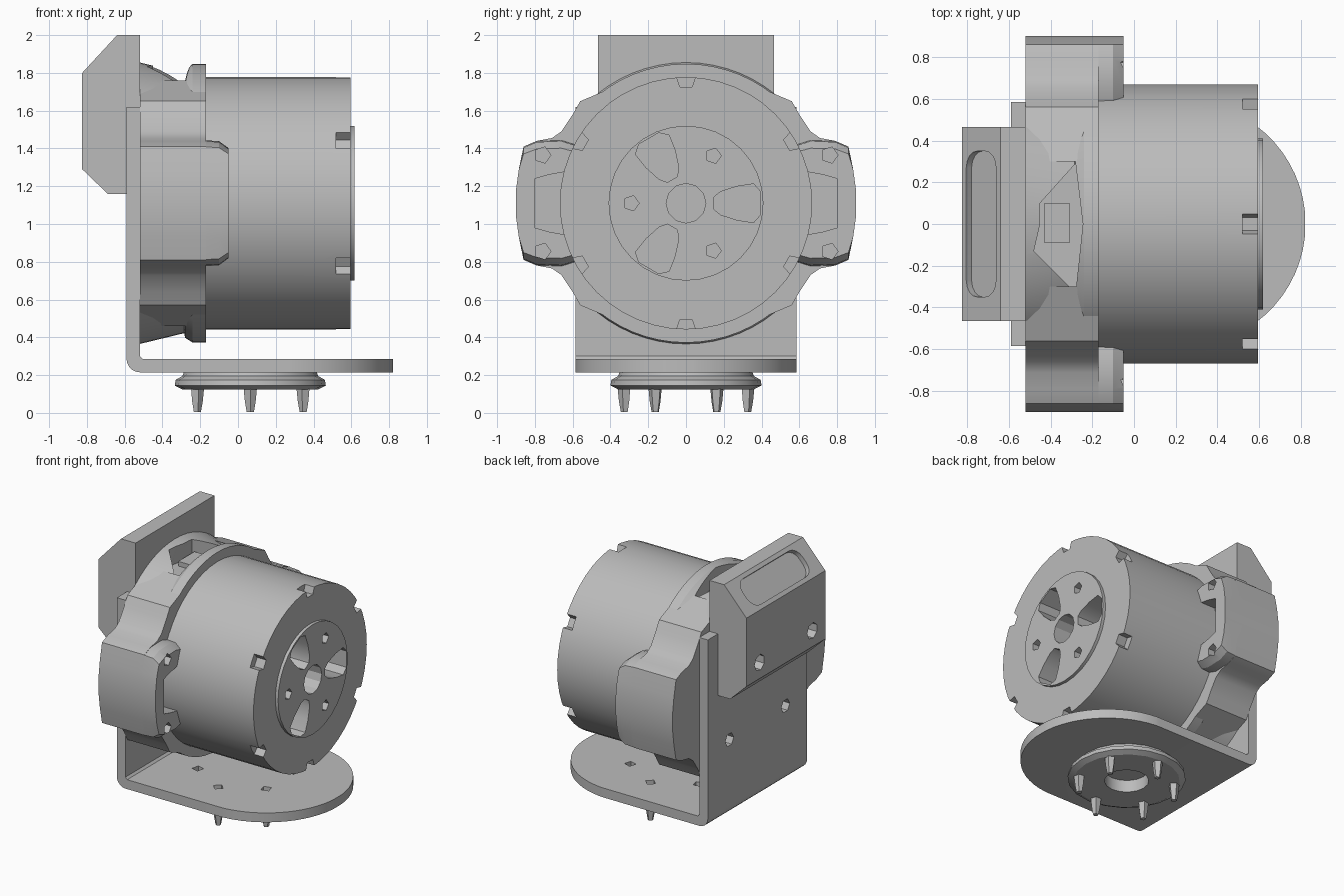
import bpy, bmesh
from math import cos, sin, pi, radians
from mathutils import Matrix, Vector

if "Cube" in bpy.data.objects:
    bpy.data.objects.remove(bpy.data.objects["Cube"])

AXIS_Z = 1.11   # height of the motor axis

grey = bpy.data.materials.new("metal grey")
grey.diffuse_color = (0.5, 0.5, 0.5, 1)
grey.use_nodes = True
grey.node_tree.nodes["Principled BSDF"].inputs["Base Color"].default_value = (0.5, 0.5, 0.5, 1)

PLACE = {"x": lambda u, v, t: (t, u, v),
         "y": lambda u, v, t: (u, t, v),
         "z": lambda u, v, t: (u, v, t)}


def loft(name, sections, axis):
    """Join outlines [(position, points), ...] along an axis into a closed solid."""
    bm = bmesh.new()
    rings = [[bm.verts.new(PLACE[axis](u, v, t)) for u, v in pts] for t, pts in sections]
    for a, b in zip(rings, rings[1:]):
        for i in range(len(a)):
            j = (i + 1) % len(a)
            bm.faces.new((a[i], a[j], b[j], b[i]))
    bm.faces.new(rings[0])
    bm.faces.new(rings[-1])
    bmesh.ops.recalc_face_normals(bm, faces=bm.faces)
    mesh = bpy.data.meshes.new(name)
    bm.to_mesh(mesh)
    bm.free()
    mesh.materials.append(grey)
    ob = bpy.data.objects.new(name, mesh)
    bpy.context.collection.objects.link(ob)
    return ob


def prism(name, pts, axis, a, b):
    return loft(name, [(a, pts), (b, pts)], axis)


def circle(u, v, r, n=48, start=0.0):
    return [(u + r * cos(start + 2 * pi * i / n), v + r * sin(start + 2 * pi * i / n)) for i in range(n)]


def rounded(w, h, r, n=4):
    pts = []
    for k, (sx, sy) in enumerate([(1, 1), (-1, 1), (-1, -1), (1, -1)]):
        for i in range(n + 1):
            a = (k + i / n) * pi / 2
            pts.append((sx * (w - r) + r * cos(a), sy * (h - r) + r * sin(a)))
    return pts


def boolean(ob, tools, operation="DIFFERENCE"):
    """Apply each tool to the object, then drop the tool."""
    bpy.context.view_layer.objects.active = ob
    for tool in tools:
        mod = ob.modifiers.new("cut", "BOOLEAN")
        mod.operation, mod.solver, mod.object = operation, "EXACT", tool
        bpy.ops.object.modifier_apply(modifier=mod.name)
        bpy.data.objects.remove(tool)


def polar(r, deg):
    return r * cos(radians(deg)), AXIS_Z + r * sin(radians(deg))


# motor can, with six notches around its end rim
can = prism("motor_can", circle(0, AXIS_Z, 0.668), "x", -0.2, 0.595)
notches = [prism("cutter", circle(*polar(0.66, a), 0.055, 5, radians(a)), "x", 0.52, 0.7)
           for a in range(30, 390, 60)]
boolean(can, notches)

# end boss, with vents and screw holes running into the can
boss = prism("end_boss", circle(0, AXIS_Z, 0.41, 32), "x", 0.58, 0.618)


def end_holes():
    tools = [prism("cutter", circle(0, AXIS_Z, 0.105, 12), "x", 0.45, 0.7)]
    for a in (0, 120, 240):
        d = radians(a)
        vent = [(x * 0.125 + 0.27, y * (0.085 + 0.025 * x)) for x, y in
                ((1, .55), (.7, 1), (0, 1.05), (-.7, .9), (-1, .5),
                 (-1, -.5), (-.7, -.9), (0, -1.05), (.7, -1), (1, -.55))]
        vent = [(u * cos(d) - v * sin(d), AXIS_Z + u * sin(d) + v * cos(d)) for u, v in vent]
        tools.append(prism("cutter", vent, "x", 0.43, 0.7))
        tools.append(prism("cutter", circle(*polar(0.29, a + 60), 0.042, 5), "x", 0.52, 0.7))
    return tools


for part in (can, boss):
    boolean(part, end_holes())

# gearbox housing: stepped round flange
profile = [(-0.52, 0.745), (-0.285, 0.688), (-0.28, 0.712), (-0.24, 0.738), (-0.17, 0.738)]
housing = loft("gearbox_housing", [(x, circle(0, AXIS_Z, r, 64)) for x, r in profile], "x")
pocket = [(-0.28, 0.29), (-0.245, 0), (-0.28, -0.33), (-0.48, -0.13), (-0.45, 0), (-0.45, 0.1)]
boolean(housing, [prism("cutter", pocket, "z", 1.71, 1.95)])
prism("pocket_step", [(-0.43, -0.09), (-0.31, -0.09), (-0.31, 0.1), (-0.43, 0.1)], "z", 1.65, 1.745)

# side ears: wide root, raised lug with an inner slot, two bolt holes
half_root = [(0.3, 0.65), (0.56, 0.54), (0.60, 0.47), (0.66, 0.38), (0.71, 0.345),
             (0.79, 0.33), (0.86, 0.30), (0.885, 0.18), (0.9, 0.07)]
half_lug = [(0.8, 0.13), (0.73, 0.15), (0.62, 0.17), (0.58, 0.31), (0.66, 0.335),
            (0.79, 0.33), (0.86, 0.30), (0.885, 0.18), (0.9, 0.07)]


def ear_outline(half, side, squash=1.0):
    pts = half + [(y, -z) for y, z in reversed(half)]
    return [(side * y, AXIS_Z + z * (squash if abs(z) > 0.29 else 1)) for y, z in pts]


for side, label in ((-1, "front"), (1, "back")):
    root = prism(label + "_ear", ear_outline(half_root, side), "x", -0.52, -0.17)
    lug = loft(label + "_ear_lug", [(-0.2, ear_outline(half_lug, side)),
                                    (-0.10, ear_outline(half_lug, side, 0.98)),
                                    (-0.05, ear_outline(half_lug, side, 0.87))], "x")
    for part in (root, lug):
        boolean(part, [prism("cutter", circle(side * 0.76, AXIS_Z + dz, 0.045, 5), "x", -0.25, 0.1)
                       for dz in (-0.255, 0.255)])

# L bracket: bent strip with a round outer end
outline = [(0.82, 0.215)]
outline += [(-0.52 - 0.07 * sin(a), 0.285 - 0.07 * cos(a)) for a in (i * pi / 10 for i in range(6))]
outline += [(-0.59, 1.62), (-0.52, 1.62), (-0.52, 0.30), (-0.505, 0.285), (0.82, 0.285)]
bracket = prism("mounting_bracket", outline, "y", -0.585, 0.585)
plan = [(-0.7, 0.6), (-0.7, -0.6), (0.235, -0.6)]
plan += [(0.235 + 0.587 * cos(a), 0.587 * sin(a)) for a in (radians(d) for d in range(-90, 91, 6))]
plan += [(0.235, 0.6)]
boolean(bracket, [prism("tool", plan, "z", 0, 3)], "INTERSECT")
boolean(bracket, [prism("cutter", circle(y, 0.78, 0.05, 6), "x", -0.7, -0.515) for y in (-0.33, 0.33)])

# bottom horn disc with central bore, and six pointed screws
HORN_X = 0.065
horn = loft("horn_disc", [(z, circle(HORN_X, 0, r, 20)) for z, r in
                          ((0.125, 0.36), (0.145, 0.40), (0.175, 0.395), (0.195, 0.36), (0.218, 0.35))], "z")
boolean(horn, [prism("cutter", circle(HORN_X, 0, 0.15, 16), "z", 0, 0.3)])
for i in range(6):
    a = radians(30 + 60 * i)
    x, y = HORN_X + 0.325 * cos(a), 0.325 * sin(a)
    loft("horn_screw_%d" % (i + 1), [(z, circle(x, y, r, 5, a)) for z, r in
                                     ((0.005, 0.02), (0.06, 0.03), (0.14, 0.038))], "z")
    boolean(bracket, [prism("cutter", circle(x, y, 0.04, 4, a), "z", 0.23, 0.4)])

# connector block with a sloped, recessed face and two holes
side_outline = [(-0.52, 2), (-0.64, 2), (-0.825, 1.8), (-0.825, 1.29), (-0.69, 1.16), (-0.587, 1.16),
                (-0.587, 1.61), (-0.52, 1.61)]
block = prism("connector_block", side_outline, "y", -0.465, 0.465)
slot = prism("cutter", rounded(0.35, 0.105, 0.08), "z", -0.035, 0.2)
normal = Vector((-0.2, 0, 0.185)).normalized()
along = Vector((0, 1, 0))
frame = Matrix((along, normal.cross(along), normal)).transposed().to_4x4()
slot.matrix_world = Matrix.Translation((-0.7325, 0, 1.9)) @ frame
bpy.context.view_layer.update()
boolean(block, [slot] + [prism("cutter", circle(y, 1.41, 0.06, 7), "x", -1, -0.68) for y in (-0.31, 0.31)])

# smooth the round parts, keep edges sharp
bpy.ops.object.select_all(action="DESELECT")
for ob in bpy.context.scene.objects:
    if ob.type == "MESH":
        ob.select_set(True)
        bpy.context.view_layer.objects.active = ob
bpy.ops.object.shade_smooth_by_angle(angle=radians(25))
